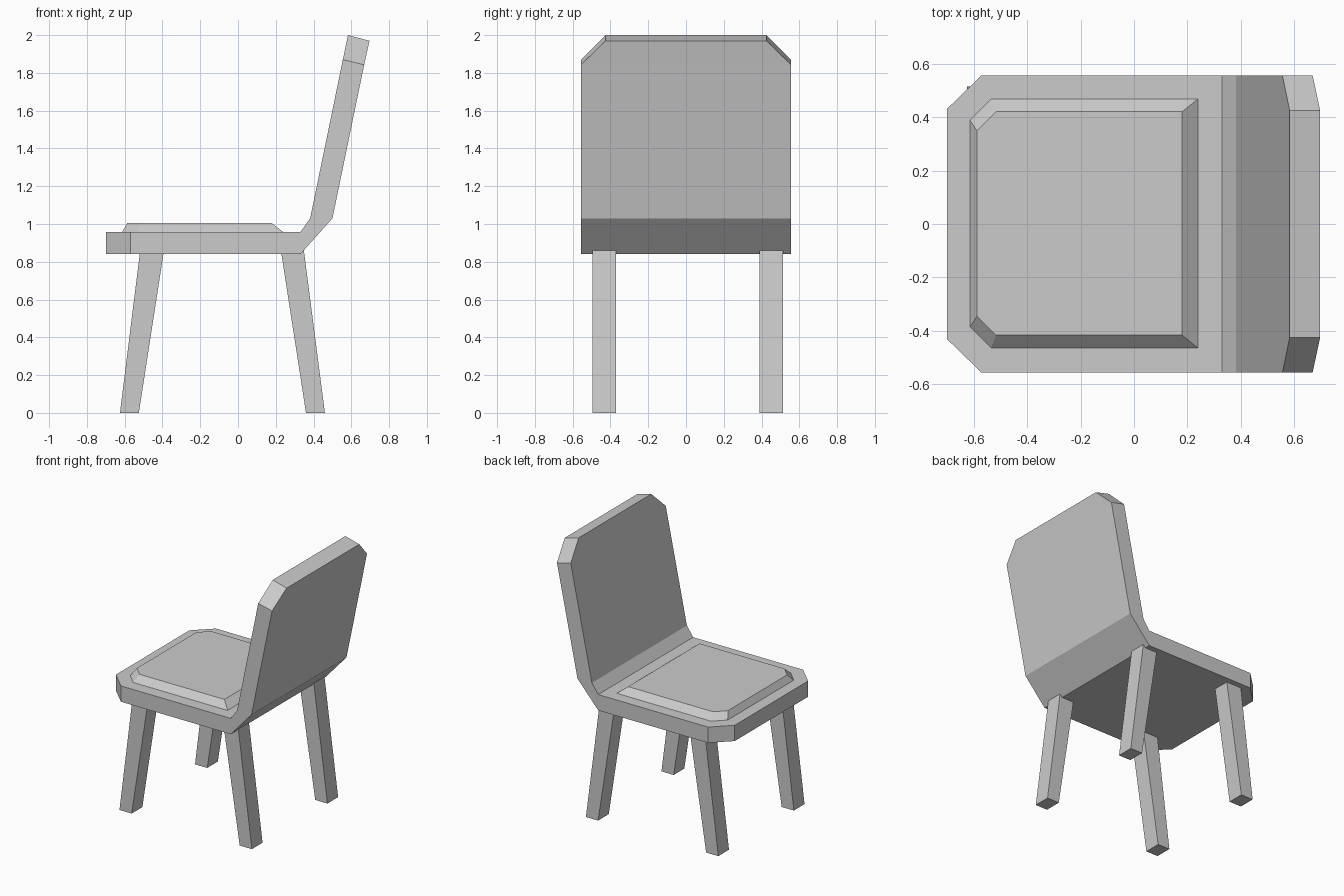
import bpy
import bmesh

if "Cube" in bpy.data.objects:
    bpy.data.objects.remove(bpy.data.objects["Cube"])


def loft(name, rings):
    """Join equal-length point rings with quads and cap both ends."""
    bm = bmesh.new()
    loops = [[bm.verts.new(p) for p in ring] for ring in rings]
    n = len(loops[0])
    for a, b in zip(loops, loops[1:]):
        for i in range(n):
            j = (i + 1) % n
            bm.faces.new((a[i], a[j], b[j], b[i]))
    bm.faces.new(loops[0])
    bm.faces.new(loops[-1])
    bmesh.ops.recalc_face_normals(bm, faces=bm.faces)
    mesh = bpy.data.meshes.new(name)
    bm.to_mesh(mesh)
    bm.free()
    obj = bpy.data.objects.new(name, mesh)
    bpy.context.collection.objects.link(obj)
    return obj


# Seat and backrest: one bent slab, (upper x, z), (lower x, z), half width
stations = [
    ((-0.70, 0.957), (-0.70, 0.84), 0.43),
    ((-0.57, 0.957), (-0.57, 0.84), 0.556),
    ((0.33, 0.957), (0.33, 0.84), 0.556),
    ((0.382, 1.03), (0.50, 1.03), 0.556),
    ((0.555, 1.87), (0.668, 1.843), 0.556),
    ((0.582, 2.0), (0.696, 1.97), 0.425),
]
loft("seat_and_backrest", [
    [(u[0], -w, u[1]), (u[0], w, u[1]), (l[0], w, l[1]), (l[0], -w, l[1])]
    for u, l, w in stations])


# Cushion: tapered pad with clipped corners at the seat edge
def pad_ring(x0, x1, half, clip, z):
    side = [(x1, half), (x0 + clip, half), (x0, half - clip)]
    outline = side + [(x, -y) for x, y in reversed(side)]
    return [(x, y + 0.002, z) for x, y in outline]


loft("cushion", [pad_ring(-0.615, 0.242, 0.468, 0.08, 0.955),
                 pad_ring(-0.587, 0.18, 0.418, 0.071, 1.004)])


# Legs: slanted, slightly tapered posts sunk into the seat
def leg(name, foot, top, y, top_z=0.866, half=0.0625):
    loft(name, [[(x0, y - half, z), (x1, y - half, z),
                 (x1, y + half, z), (x0, y + half, z)]
                for (x0, x1), z in ((foot, 0.0), (top, top_z))])


for side, y in (("right", -0.432), ("left", 0.452)):
    leg("front_leg_" + side, (-0.625, -0.525), (-0.517, -0.391), y)
    leg("back_leg_" + side, (0.36, 0.46), (0.226, 0.348), y)
